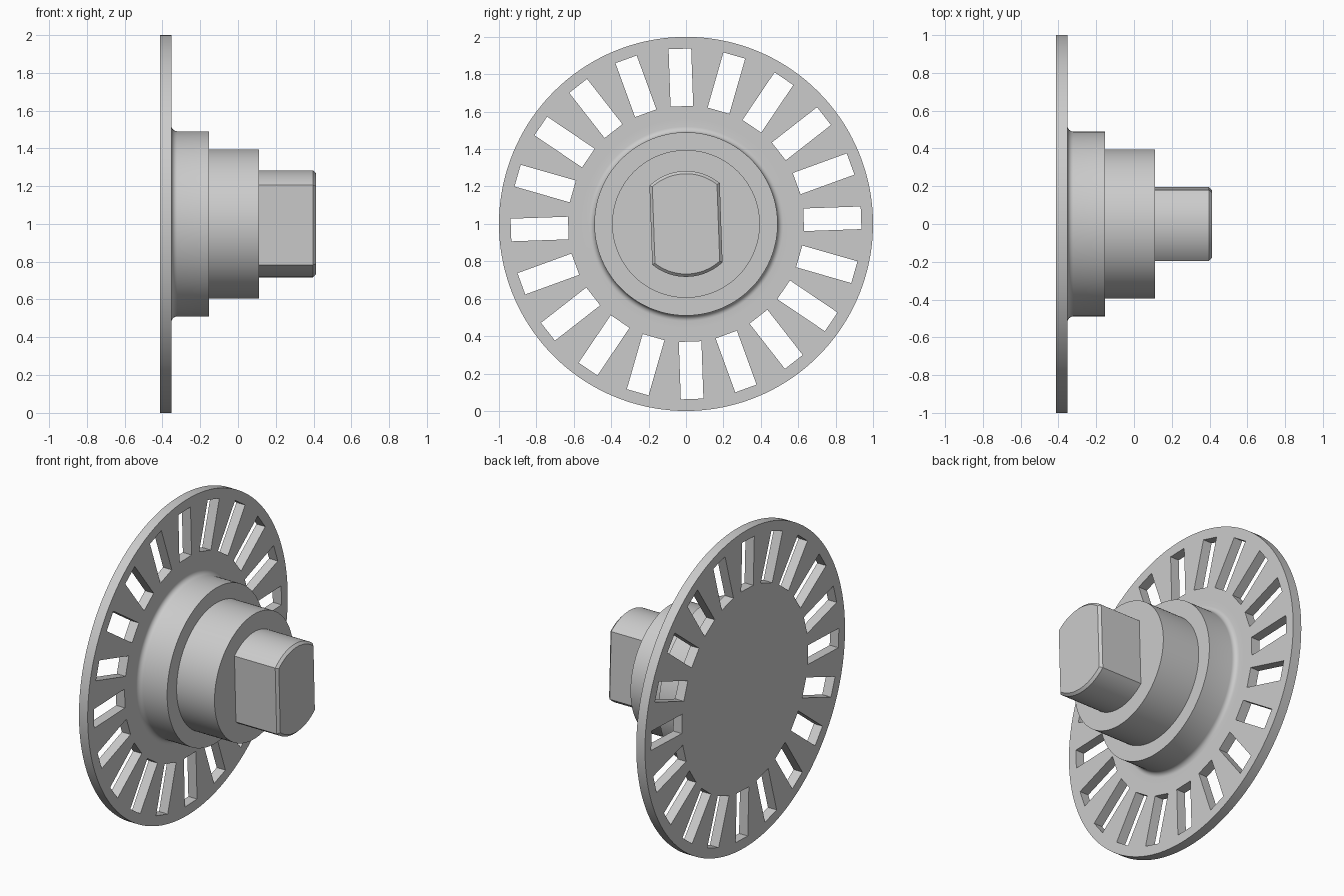
import bpy, bmesh
from math import sin, cos, pi, radians, asin
from mathutils import Matrix, Vector

if "Cube" in bpy.data.objects:
    bpy.data.objects.remove(bpy.data.objects["Cube"])

AXIS_Z = 1.0          # height of the rotation axis
TWIST = radians(2)    # whole part is turned slightly about its axis


def make_object(name, bm):
    bmesh.ops.recalc_face_normals(bm, faces=bm.faces)
    mesh = bpy.data.meshes.new(name)
    bm.to_mesh(mesh)
    bm.free()
    ob = bpy.data.objects.new(name, mesh)
    bpy.context.collection.objects.link(ob)
    return ob


def loft(name, sections):
    """Skin a list of closed point loops and cap both ends."""
    bm = bmesh.new()
    rings = [[bm.verts.new(p) for p in s] for s in sections]
    n = len(rings[0])
    for a, b in zip(rings, rings[1:]):
        for i in range(n):
            j = (i + 1) % n
            bm.faces.new((a[i], a[j], b[j], b[i]))
    bm.faces.new(rings[0])
    bm.faces.new(rings[-1])
    return make_object(name, bm)


def circle(x, r, n=144):
    return [(x, r * cos(2 * pi * i / n), AXIS_Z + r * sin(2 * pi * i / n)) for i in range(n)]


def double_d(x, r, half_width, n=24):
    """Circle of radius r cut by two parallel flats."""
    half = asin(half_width / r)
    pts = []
    for mid in (pi / 2, 3 * pi / 2):
        for i in range(n + 1):
            a = mid - half + 2 * half * i / n + TWIST
            pts.append((x, r * cos(a), AXIS_Z + r * sin(a)))
    return pts


def smooth(ob):
    bpy.ops.object.select_all(action='DESELECT')
    ob.select_set(True)
    bpy.context.view_layer.objects.active = ob
    bpy.ops.object.shade_smooth_by_angle(angle=radians(25))


# Flange disc and stepped hub with a fillet between them
fillet = 0.03
profile = [(-0.413, 0.58), (-0.413, 1.0), (-0.352, 1.0), (-0.352, 0.56)]
for i in range(7):
    a = pi / 2 * i / 6
    profile.append((-0.352 + fillet * (1 - cos(a)), 0.49 + fillet * (1 - sin(a))))
profile[4:] = [(-0.352 + fillet * (1 - cos(pi / 2 * i / 6)),
                0.49 + fillet * (1 - sin(pi / 2 * i / 6))) for i in range(7)]
profile += [(-0.153, 0.49), (-0.153, 0.395), (0.112, 0.395)]
flange = loft("slotted_flange_and_hub", [circle(x, r) for x, r in profile])

# Twenty radial slots cut through the disc
bm = bmesh.new()
for k in range(20):
    m = (Matrix.Translation((-0.383, 0, AXIS_Z))
         @ Matrix.Rotation(TWIST + 2 * pi * k / 20, 4, 'X')
         @ Matrix.Translation((0, 0.783, 0))
         @ Matrix.Diagonal((0.2, 0.307, 0.121, 1)))
    bmesh.ops.create_cube(bm, size=1, matrix=m)
cutter = make_object("slot_cutter", bm)
cutter.hide_render = True
mod = flange.modifiers.new("slots", 'BOOLEAN')
mod.operation = 'DIFFERENCE'
mod.solver = 'EXACT'
mod.object = cutter
bpy.ops.object.select_all(action='DESELECT')
bpy.context.view_layer.objects.active = flange
flange.select_set(True)
bpy.ops.object.modifier_apply(modifier=mod.name)
bpy.data.objects.remove(cutter)
smooth(flange)

# Drive stud with two flats and a chamfered end
stud = loft("drive_stud", [double_d(0.10, 0.283, 0.188),
                           double_d(0.397, 0.283, 0.188),
                           double_d(0.412, 0.268, 0.173)])
smooth(stud)
